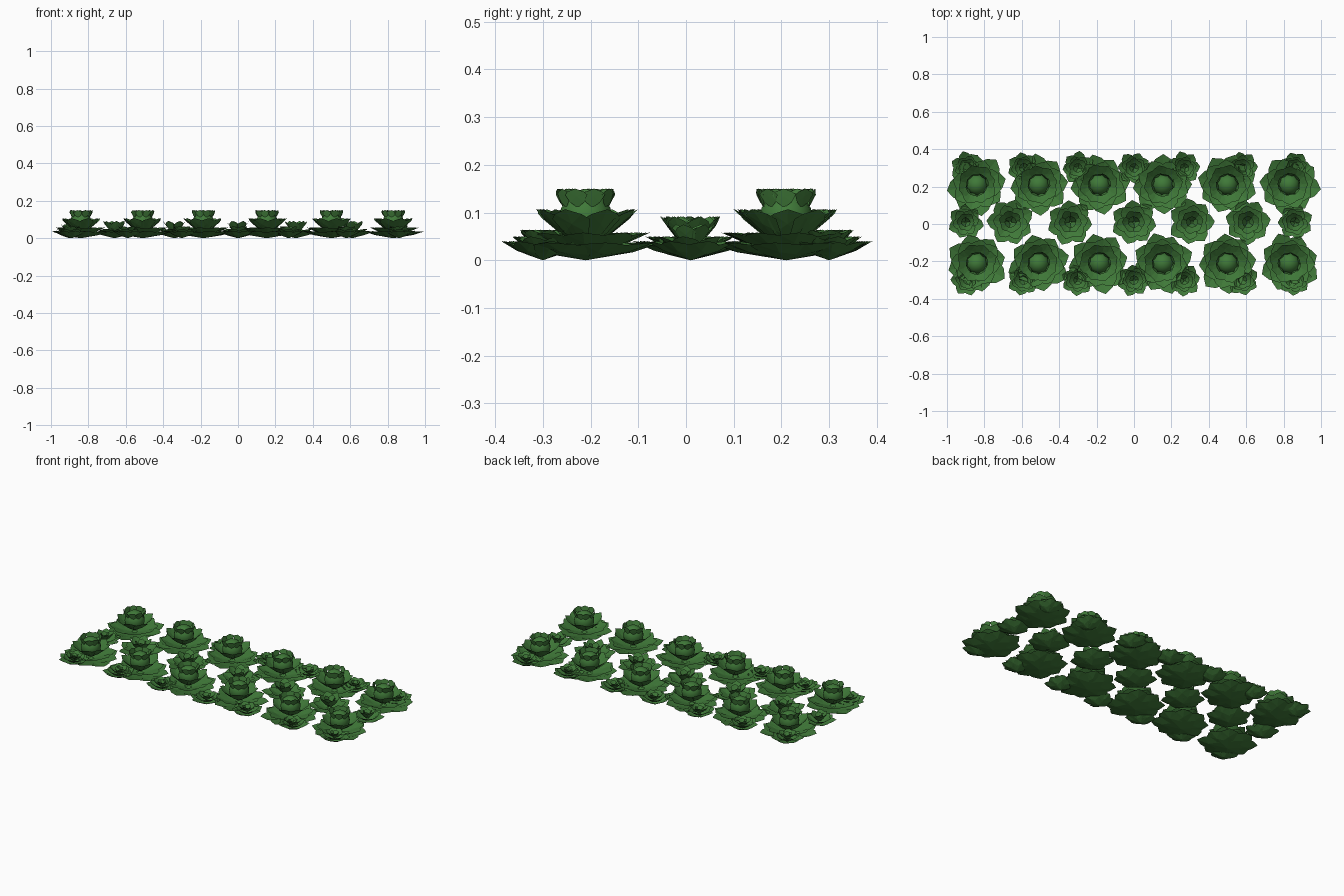
import bpy, bmesh, math, random
from mathutils import Vector

rng = random.Random(4)
cube = bpy.data.objects.get("Cube")
if cube:
    bpy.data.objects.remove(cube, do_unlink=True)

green = bpy.data.materials.new("leaf green")
green.use_nodes = True
color = (0.05, 0.19, 0.04, 1)
green.diffuse_color = color
green.node_tree.nodes["Principled BSDF"].inputs["Base Color"].default_value = color


def leaf(bm, angle, inner, outer, width, fold):
    """Pointed, creased leaf; inner and outer are (radius, height)."""
    out = Vector((math.cos(angle), math.sin(angle), 0))
    side = Vector((-out.y, out.x, 0))

    def point(t, across, lift=0):
        r = inner[0] + (outer[0] - inner[0]) * t
        z = inner[1] + (outer[1] - inner[1]) * t
        return bm.verts.new(out * r + side * across + Vector((0, 0, z + lift)))

    root, tip = point(0, 0), point(1, 0)
    crease = point(0.62, 0, -fold)
    for s in (-1, 1):
        low = point(0.3, s * width * 0.32)
        wide = point(0.66, s * width * 0.5, fold)
        notch = point(0.83, s * width * 0.36, fold * 0.5)
        ring = [root, low, wide, notch, tip]
        for a, b in zip(ring, ring[1:]):
            bm.faces.new((crease, a, b) if s < 0 else (crease, b, a))


def whorl(bm, count, inner, outer, width, fold, turn):
    """Ring of slightly irregular leaves."""
    for i in range(count):
        grow = rng.uniform(0.93, 1.05)
        angle = turn + (i + rng.uniform(-0.1, 0.1)) * math.tau / count
        leaf(bm, angle, inner, (outer[0] * grow, outer[1]), width, fold)


def finish(bm, name, x, y):
    mesh = bpy.data.meshes.new(name)
    bm.to_mesh(mesh)
    bm.free()
    mesh.materials.append(green)
    ob = bpy.data.objects.new(name, mesh)
    ob.location = (x, y, 0)
    bpy.context.collection.objects.link(ob)
    return ob


def large_plant(x, y):
    bm = bmesh.new()
    turn = rng.uniform(0, 1)
    whorl(bm, 8, (0, 0.0), (0.163, 0.037), 0.12, 0.006, turn)
    whorl(bm, 8, (0.01, 0.015), (0.135, 0.058), 0.1, 0.005, turn + 0.4)
    whorl(bm, 8, (0.02, 0.035), (0.107, 0.107), 0.085, 0.004, turn + 0.1)
    whorl(bm, 9, (0.048, 0.11), (0.06, 0.15), 0.05, 0.001, turn)
    finish(bm, "large_plant_leaves", x, y)
    # Round heart inside the leaves
    bm = bmesh.new()
    bmesh.ops.create_uvsphere(bm, u_segments=16, v_segments=8, radius=0.056)
    for v in bm.verts:
        v.co.z += 0.088
    for f in bm.faces:
        f.smooth = True
    finish(bm, "large_plant_heart", x, y)


def young_plant(name, x, y, radius, height, cup):
    bm = bmesh.new()
    turn = rng.uniform(0, 1)
    whorl(bm, 7, (0, 0.0), (radius, 0.04), radius * 0.75, 0.005, turn)
    whorl(bm, 6, (0.006, 0.01), (radius * 0.75, 0.05), radius * 0.6, 0.004, turn + 0.4)
    whorl(bm, 6, (0.008, 0.025), (cup, height), cup * 0.9, 0.003, turn + 0.2)
    whorl(bm, 4, (0.003, 0.03), (cup * 0.5, height * 0.92), cup * 0.7, 0.002, turn)
    finish(bm, name, x, y)


# Two rows of full-grown plants
for y in (-0.21, 0.21):
    for x in (-0.84, -0.51, -0.185, 0.155, 0.5, 0.83):
        large_plant(x, y)

# Middle row, with smaller plants at both ends
for x in (-0.66, -0.34, 0.0, 0.31, 0.61):
    young_plant("middle_plant", x, 0.01, 0.125, 0.092, 0.062)
for x in (-0.9, 0.86):
    young_plant("end_plant", x, 0.01, 0.095, 0.075, 0.05)

# Small plants along both outer edges
for y in (-0.3, 0.3):
    for x in (-0.89, -0.59, -0.3, 0.0, 0.27, 0.58, 0.86):
        young_plant("edge_plant", x, y, 0.088, 0.064, 0.05)
